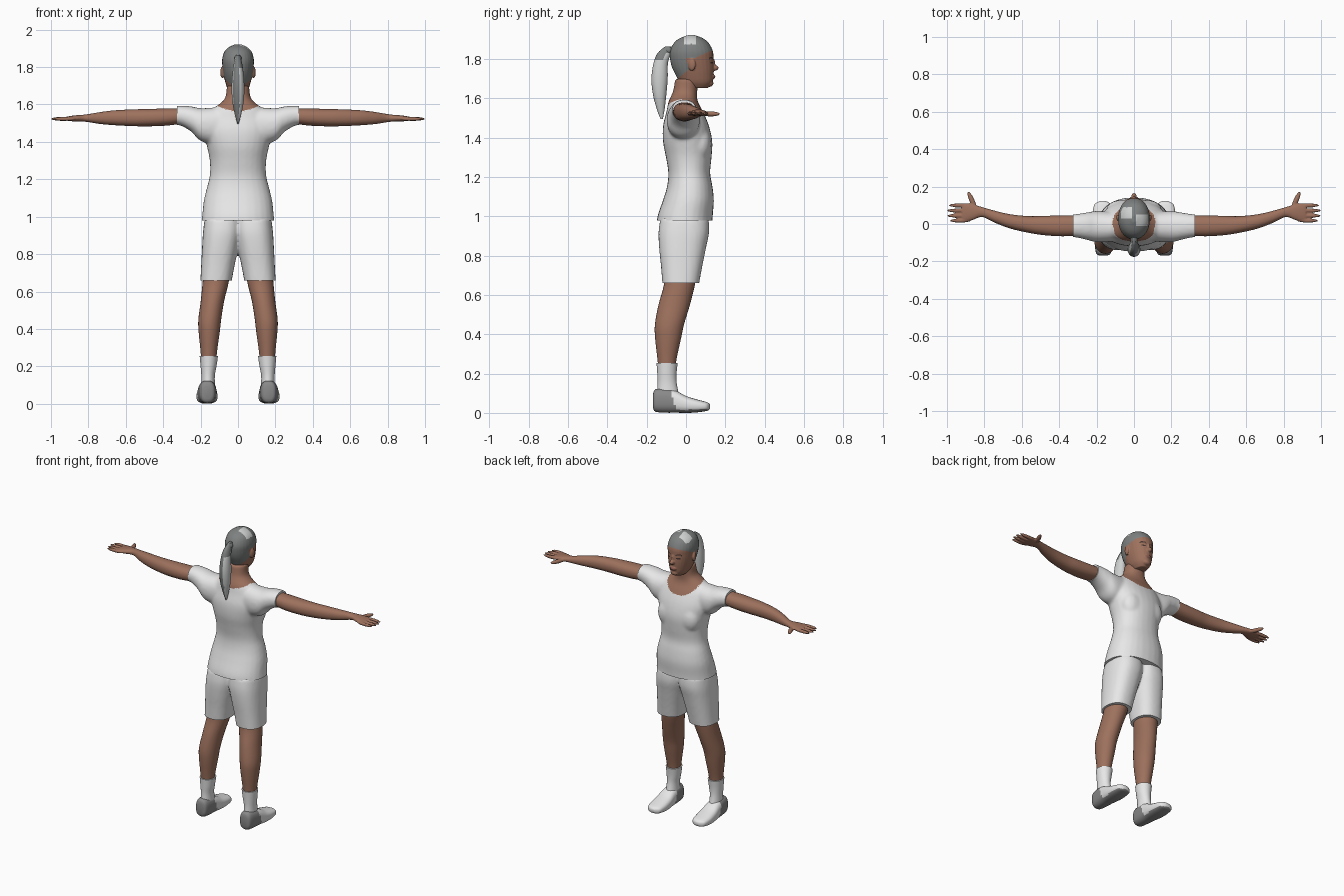
import bpy, bmesh, math
from mathutils import Matrix, Vector

cube = bpy.data.objects.get("Cube")
if cube:
    bpy.data.objects.remove(cube, do_unlink=True)


def material(name, *rgb):
    m = bpy.data.materials.new(name)
    m.use_nodes = True
    m.diffuse_color = (*rgb, 1)
    m.node_tree.nodes["Principled BSDF"].inputs["Base Color"].default_value = (*rgb, 1)
    return m


SKIN = material("brown skin", .34, .165, .11)
WHITE = material("white cloth", .8, .8, .8)
HAIR = material("grey hair", .21, .22, .22)
LIGHT = material("light hair", .62, .63, .63)
HEEL = material("grey shoe", .25, .25, .25)
DARK = material("dark brown", .06, .035, .03)
LIPS = material("lip brown", .25, .1, .08)


def smooth_rows(rows, steps=4):
    """Catmull-Rom interpolation between measured sections."""
    out = []
    for i in range(len(rows) - 1):
        four = [rows[max(0, min(len(rows) - 1, j))] for j in range(i - 1, i + 3)]
        for s in range(steps):
            t = s / steps
            out.append([b + t / 2 * (c - a + t * (2*a - 5*b + 4*c - d + t * (3*(b - c) + d - a)))
                        for a, b, c, d in zip(*four)])
    return out + [rows[-1]]


def loft(bm, axis, rows, power=2.2, n=28):
    """Rows: position on axis, then low and high bounds on the two other axes."""
    others = [i for i in range(3) if i != axis]
    rings = []
    for t, ulo, uhi, vlo, vhi in smooth_rows(rows):
        ring = []
        for k in range(n):
            a = math.tau * k / n
            c, s = math.cos(a), math.sin(a)
            p = Vector()
            p[axis] = t
            p[others[0]] = (ulo + uhi) / 2 + (uhi - ulo) / 2 * math.copysign(abs(c) ** (2 / power), c)
            p[others[1]] = (vlo + vhi) / 2 + (vhi - vlo) / 2 * math.copysign(abs(s) ** (2 / power), s)
            ring.append(bm.verts.new(p))
        rings.append(ring)
    for r, q in zip(rings, rings[1:]):
        for k in range(n):
            j = (k + 1) % n
            bm.faces.new((r[k], r[j], q[j], q[k]))
    bm.faces.new(rings[0])
    bm.faces.new(rings[-1])


def blob(bm, centre, radii, turn=0):
    m = Matrix.Translation(centre) @ Matrix.Rotation(turn, 4, 'Z') @ Matrix.Diagonal((*radii, 1))
    bmesh.ops.create_uvsphere(bm, u_segments=16, v_segments=10, radius=1, matrix=m)


def both(rows):
    """Symmetric sections: (z, half width, back, front)."""
    return [(z, -w, w, b, f) for z, w, b, f in rows]


def link(name, mesh):
    ob = bpy.data.objects.new(name, mesh)
    bpy.context.scene.collection.objects.link(ob)
    return ob


def finish(name, bm, mats, rule=None, voxel=0, relax=0, cuts=(), pair=False):
    """Fuse, trim, colour and shade a part; optionally add its mirrored twin."""
    bmesh.ops.recalc_face_normals(bm, faces=bm.faces)
    mesh = bpy.data.meshes.new(name)
    bm.to_mesh(mesh)
    ob = link(("left_" if pair else "") + name, mesh)
    if voxel:
        mod = ob.modifiers.new("fuse", 'REMESH')
        mod.mode = 'VOXEL'
        mod.voxel_size = voxel
        mod = ob.modifiers.new("relax", 'SMOOTH')
        mod.iterations = relax
        dg = bpy.context.evaluated_depsgraph_get()
        mesh = bpy.data.meshes.new_from_object(ob.evaluated_get(dg))
        ob.modifiers.clear()
        ob.data = mesh
    bm.clear()
    bm.from_mesh(mesh)
    for co, no in cuts:
        geom = bm.verts[:] + bm.edges[:] + bm.faces[:]
        bmesh.ops.bisect_plane(bm, geom=geom, plane_co=co, plane_no=no, clear_outer=True)
        bmesh.ops.holes_fill(bm, edges=[e for e in bm.edges if e.is_boundary])
    bm.normal_update()
    for f in bm.faces:
        f.smooth = True
        f.material_index = rule(f.calc_center_median(), f.normal) if rule else 0
    mesh.materials.clear()
    for m in mats:
        mesh.materials.append(m)
    bm.to_mesh(mesh)
    bm.free()
    mesh.set_sharp_from_angle(angle=math.radians(50))
    if pair:
        twin = mesh.copy()
        twin.transform(Matrix.Scale(-1, 4, (1, 0, 0)))
        twin.flip_normals()
        link("right_" + name, twin)


# Shirt with sleeves, neck and scooped neckline
bm = bmesh.new()
loft(bm, 2, both([(.93, .2, -.152, .134), (1, .192, -.145, .136), (1.08, .184, -.118, .142),
                  (1.15, .168, -.097, .135), (1.22, .151, -.09, .123), (1.3, .151, -.102, .13),
                  (1.38, .167, -.117, .134), (1.46, .185, -.117, .117), (1.53, .17, -.1, .088),
                  (1.58, .13, -.09, .062), (1.61, .09, -.077, .056), (1.64, .067, -.065, .058),
                  (1.7, .06, -.055, .062)]))
for s in (1, -1):
    loft(bm, 0, [(s * .06, -.09, .06, 1.38, 1.59), (s * .19, -.098, .07, 1.4, 1.58),
                 (s * .25, -.085, .062, 1.455, 1.59), (s * .31, -.072, .053, 1.488, 1.594),
                 (s * .36, -.07, .05, 1.49, 1.588)])
    blob(bm, (s * .075, .072, 1.37), (.075, .056, .09))


def neckline(p, n):
    low, depth = (1.6, .085) if p.y > -.02 else (1.61, .045)
    return int(p.z > low or (p.x / .115) ** 2 + ((p.z - low) / depth) ** 2 < 1)


finish("shirt_and_neck", bm, (WHITE, SKIN), neckline, .008, 10,
       [((0, 0, .98), (0, 0, -1)), ((.325, 0, 0), (1, 0, 0)), ((-.325, 0, 0), (-1, 0, 0))])

# Shorts
bm = bmesh.new()
for s in (1, -1):
    loft(bm, 2, [(z, s * a, s * b, c, d) for z, a, b, c, d in
                 [(.63, .038, .203, -.118, .062), (.74, .018, .197, -.127, .082),
                  (.84, -.004, .192, -.137, .102), (.92, -.02, .187, -.14, .118),
                  (.99, -.02, .178, -.13, .115)]], 2.4)
finish("shorts", bm, (WHITE,), None, .01, 5, [((0, 0, .66), (0, 0, -1))])

# Arms with hands, fingers and thumbs
bm = bmesh.new()
loft(bm, 0, [(.28, -.06, .045, 1.5, 1.58), (.38, -.066, .045, 1.487, 1.579),
             (.48, -.06, .044, 1.483, 1.576), (.56, -.048, .042, 1.484, 1.574),
             (.66, -.025, .052, 1.489, 1.569), (.74, .005, .07, 1.496, 1.559),
             (.81, .037, .09, 1.507, 1.547), (.86, .022, .105, 1.509, 1.543),
             (.9, .012, .112, 1.511, 1.538), (.92, .014, .108, 1.515, 1.534)])
for y, tip in ((.1, .992), (.072, 1.004), (.044, 1.002), (.018, .988)):
    blob(bm, ((.87 + tip) / 2, y, 1.523), ((tip - .87) / 2, .0105, .011))
blob(bm, (.866, .125, 1.521), (.054, .014, .013), math.radians(66))
finish("arm", bm, (SKIN,), None, .005, 2, pair=True)

# Lower legs
bm = bmesh.new()
loft(bm, 2, [(.22, .117, .196, -.14, -.055), (.28, .112, .2, -.146, -.047),
             (.38, .098, .21, -.157, -.025), (.45, .09, .212, -.158, -.01),
             (.55, .074, .199, -.14, .02), (.65, .05, .189, -.113, .045), (.74, .04, .18, -.11, .06)], 2)
finish("leg", bm, (SKIN,), pair=True)

# Socks
bm = bmesh.new()
loft(bm, 2, [(.09, .123, .197, -.148, -.035), (.15, .124, .196, -.144, -.047),
             (.2, .115, .2, -.146, -.048), (.255, .107, .205, -.15, -.042)], 2)
finish("sock", bm, (WHITE,), pair=True)

# Shoes: grey heel and sole, white toe
bm = bmesh.new()
loft(bm, 1, [(-.168, .14, .188, .025, .095), (-.155, .124, .203, .006, .12),
             (-.1, .117, .211, .001, .124), (-.05, .114, .216, .001, .112),
             (0, .11, .221, 0, .086), (.05, .11, .222, .002, .07),
             (.095, .117, .215, .008, .058), (.112, .13, .203, .012, .052),
             (.122, .15, .183, .02, .043)], 2.6)
finish("shoe", bm, (WHITE, HEEL),
       lambda p, n: int(p.y < -.055 - .3 * (p.z - .03) or n.z < -.6), pair=True)

# Head with nose, lips, chin and ears
bm = bmesh.new()
loft(bm, 2, both([(1.652, .035, .01, .11), (1.68, .055, -.03, .134), (1.72, .068, -.053, .14),
                  (1.76, .077, -.072, .142), (1.8, .083, -.081, .14), (1.84, .085, -.081, .137),
                  (1.88, .074, -.063, .117), (1.905, .051, -.034, .088), (1.922, .015, .01, .045)]), 2.1)
blob(bm, (0, .145, 1.755), (.015, .021, .015))
blob(bm, (0, .135, 1.775), (.01, .015, .03))
blob(bm, (0, .135, 1.71), (.024, .015, .012))
blob(bm, (0, .12, 1.677), (.027, .02, .018))
for s in (1, -1):
    blob(bm, (s * .083, .03, 1.772), (.011, .02, .032), s * -.3)


def head_colour(p, n):
    x, y, z = abs(p.x), p.y, p.z
    ear = x > .079 and 0 < y < .055 and z < 1.805
    if y > .05:
        hair = z > 1.81 + .45 * (y - .055)
    else:
        hair = z > 1.735 + .8 * y
    if hair and not ear:
        patch = -.07 < p.x < -.01 and .03 < y < .09 or .01 < p.x < .075 and -.01 < y < .05
        return 2 if patch and z > 1.875 else 1
    if y > .09:
        if ((x - .033) / .013) ** 2 + ((z - 1.782) / .005) ** 2 < 1:
            return 3
        if .016 < x < .052 and abs(z - 1.806 + .15 * abs(x - .036)) < .004:
            return 3
        if (x / .024) ** 2 + ((z - 1.71) / .009) ** 2 < 1:
            return 4
    return 0


finish("head", bm, (SKIN, HAIR, LIGHT, DARK, LIPS), head_colour, .004, 3)

# Ponytail
bm = bmesh.new()
loft(bm, 2, both([(1.495, .003, -.13, -.118), (1.55, .018, -.15, -.108), (1.62, .031, -.168, -.1),
                  (1.7, .034, -.176, -.093), (1.78, .028, -.165, -.092), (1.83, .02, -.145, -.075),
                  (1.865, .01, -.105, -.06)]), 2)
finish("ponytail", bm, (HAIR, LIGHT),
       lambda p, n: int(n.x > .35 and p.z < 1.8 or n.y > .2 or n.x < -.85))

# Hair tie
bm = bmesh.new()
blob(bm, (0, -.088, 1.845), (.02, .02, .02))
finish("hair_tie", bm, (HAIR,))
